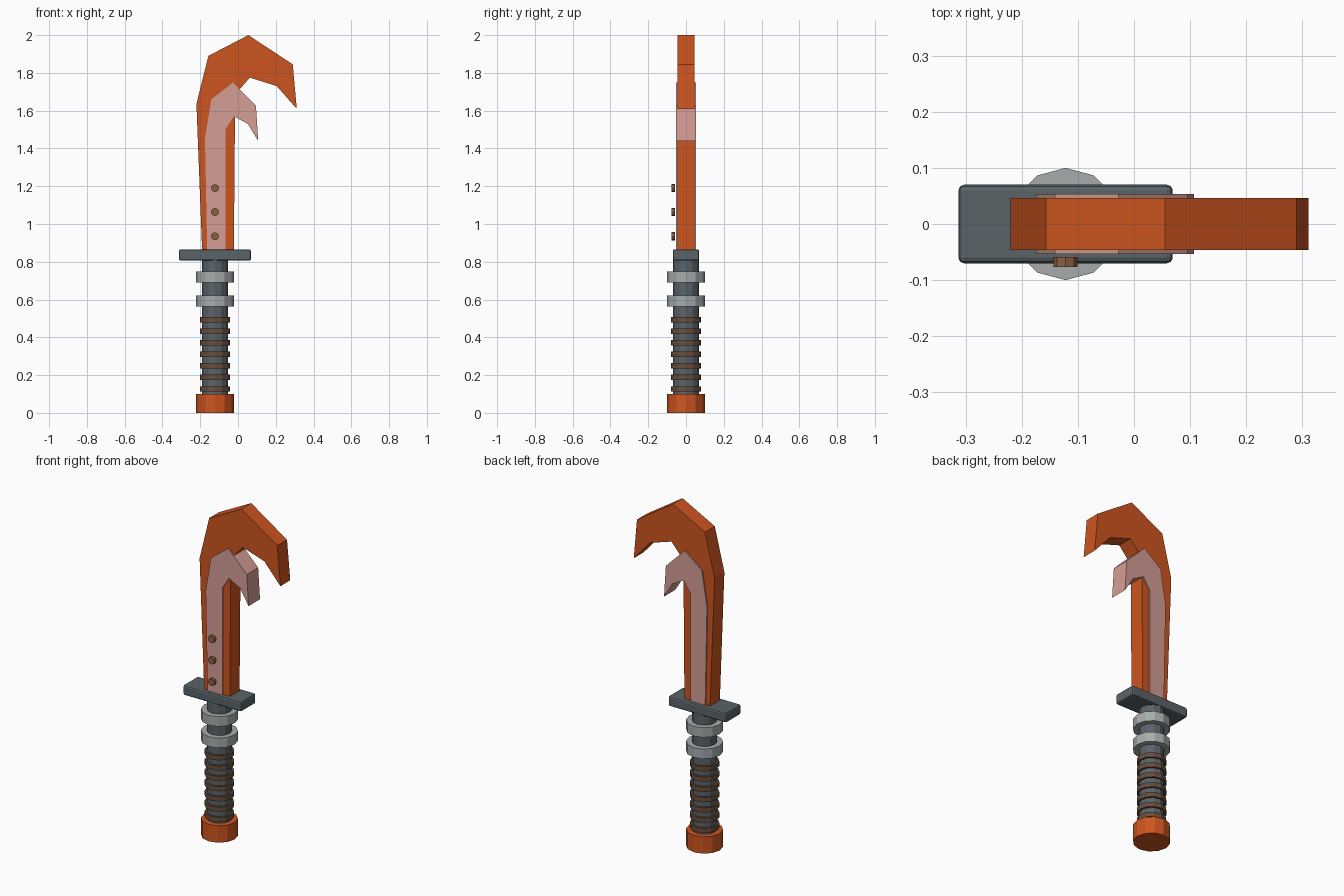
import bpy, bmesh
from math import pi

if "Cube" in bpy.data.objects:
    bpy.data.objects.remove(bpy.data.objects["Cube"])

AXIS_X = -0.122  # centre line of the grip


def material(name, rgb):
    m = bpy.data.materials.new(name)
    m.diffuse_color = (*rgb, 1)
    m.use_nodes = True
    m.node_tree.nodes["Principled BSDF"].inputs["Base Color"].default_value = m.diffuse_color
    return m


ORANGE = material("orange", (0.61, 0.09, 0.014))
PINK = material("pale_pink", (0.66, 0.34, 0.30))
SLATE = material("slate", (0.10, 0.125, 0.14))
STEEL = material("steel", (0.38, 0.41, 0.41))
BROWN = material("brown", (0.14, 0.075, 0.045))
BRONZE = material("bronze", (0.26, 0.115, 0.055))


def disc(name, r, z0, z1, mat, sides=12):
    bpy.ops.mesh.primitive_cylinder_add(vertices=sides, radius=r, depth=z1 - z0,
                                        location=(AXIS_X, 0, (z0 + z1) / 2))
    o = bpy.context.object
    o.name = name
    o.data.materials.append(mat)
    return o


def slab(name, profile, half, mat):
    bm = bmesh.new()
    face = bm.faces.new([bm.verts.new((x, -half, z)) for x, z in profile])
    ext = bmesh.ops.extrude_face_region(bm, geom=[face])
    moved = [v for v in ext["geom"] if isinstance(v, bmesh.types.BMVert)]
    bmesh.ops.translate(bm, vec=(0, 2 * half, 0), verts=moved)
    bmesh.ops.recalc_face_normals(bm, faces=bm.faces)
    me = bpy.data.meshes.new(name)
    bm.to_mesh(me)
    bm.free()
    o = bpy.data.objects.new(name, me)
    bpy.context.collection.objects.link(o)
    me.materials.append(mat)
    return o


# Hooked blade and the smaller inlaid hook
slab("blade", [(-0.19, 0.86), (-0.22, 1.635), (-0.157, 1.89), (0.055, 2.0),
               (0.29, 1.845), (0.311, 1.61), (0.205, 1.73), (0.063, 1.775),
               (-0.015, 1.686), (-0.022, 0.86)], 0.046, ORANGE)
slab("inner_hook", [(-0.163, 0.86), (-0.175, 1.455), (-0.141, 1.66), (-0.028, 1.748),
                    (0.095, 1.625), (0.107, 1.44), (0.052, 1.53), (-0.022, 1.57),
                    (-0.066, 1.502), (-0.066, 0.86)], 0.0535, PINK)

# Guard
bpy.ops.mesh.primitive_cube_add(size=1, location=(AXIS_X, 0, 0.836))
guard = bpy.context.object
guard.name = "guard"
guard.scale = (0.382, 0.14, 0.06)
bpy.ops.object.transform_apply(location=False, rotation=False, scale=True)
bev = guard.modifiers.new("bevel", "BEVEL")
bev.width = 0.01
bev.segments = 2
guard.data.materials.append(SLATE)

# Grip, pommel and collars
disc("grip", 0.068, 0.09, 0.82, SLATE)
disc("pommel", 0.1, 0, 0.1, ORANGE)
for i, z in enumerate((0.563, 0.69)):
    disc(f"collar_{i + 1}", 0.1, z, z + 0.058, STEEL)

# Grip wrap rings
for i in range(7):
    z = 0.127 + i * 0.061
    disc(f"wrap_ring_{i + 1}", 0.08, z - 0.014, z + 0.014, BROWN)

# Rivets on the front face
for i, z in enumerate((0.935, 1.063, 1.19)):
    rivet = disc(f"rivet_{i + 1}", 0.0215, 0, 0.018, BRONZE, 8)
    rivet.rotation_euler = (pi / 2, 0, 0)
    rivet.location = (AXIS_X, -0.068, z)
